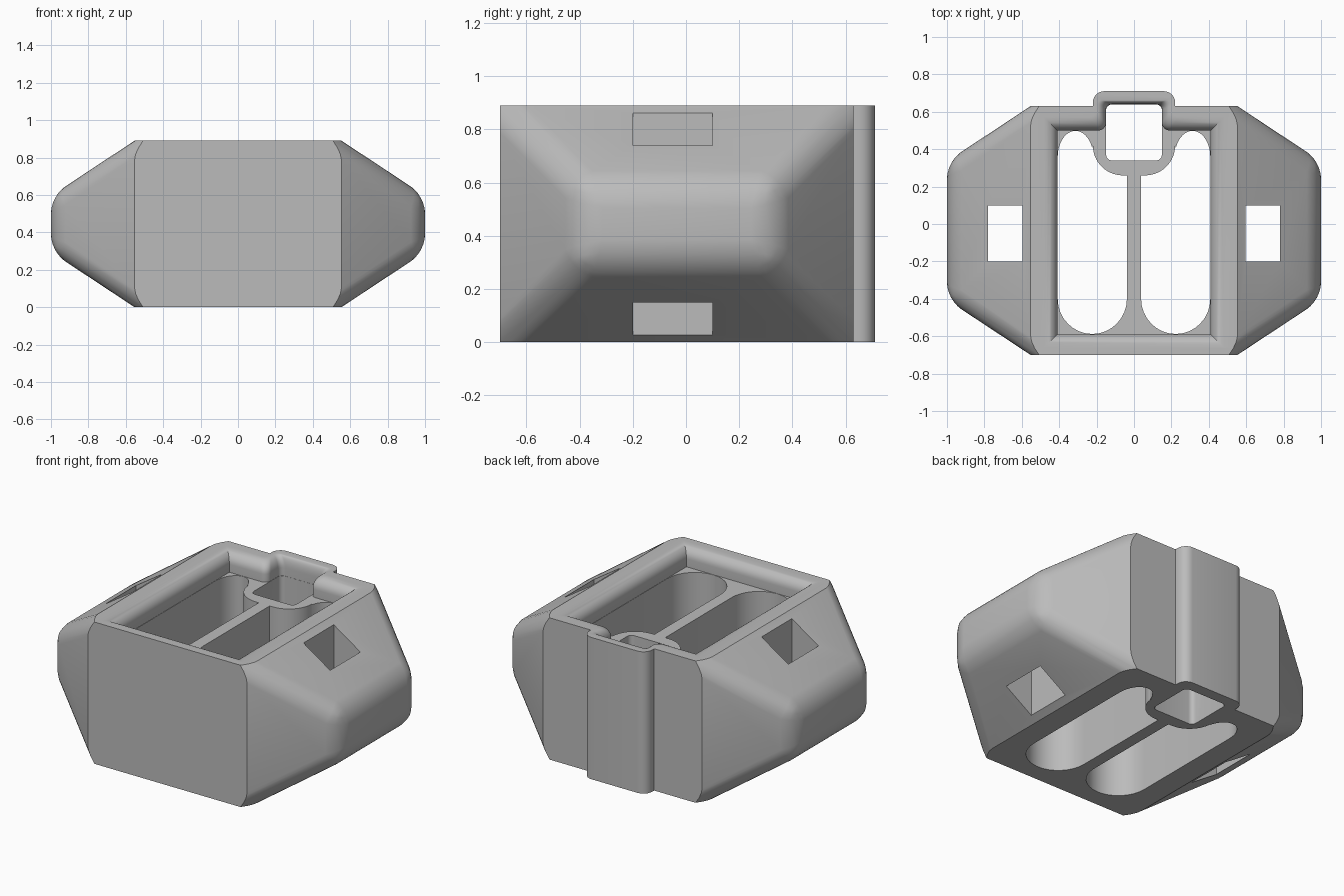
import bpy, bmesh
from math import sin, cos, pi, radians
from mathutils import Vector

cube = bpy.data.objects.get("Cube")
if cube:
    bpy.data.objects.remove(cube, do_unlink=True)

grey = bpy.data.materials.new("plain grey")
grey.use_nodes = True
grey.diffuse_color = (0.5, 0.5, 0.5, 1)
grey.node_tree.nodes["Principled BSDF"].inputs["Base Color"].default_value = (0.5, 0.5, 0.5, 1)

HEIGHT, FRONT, BACK = 0.89, -0.7, 0.63
MID_Y, MID_Z = (FRONT + BACK) / 2, HEIGHT / 2
SLOPE = 0.66


def make(name, bm):
    bmesh.ops.recalc_face_normals(bm, faces=bm.faces)
    mesh = bpy.data.meshes.new(name)
    bm.to_mesh(mesh)
    bm.free()
    obj = bpy.data.objects.new(name, mesh)
    bpy.context.collection.objects.link(obj)
    mesh.materials.append(grey)
    return obj


def loft(name, layers):
    """Join stacked outlines, each (points, z), into a closed solid."""
    bm = bmesh.new()
    rings = [[bm.verts.new((x, y, z)) for x, y in pts] for pts, z in layers]
    n = len(rings[0])
    for a, b in zip(rings, rings[1:]):
        for i in range(n):
            j = (i + 1) % n
            bm.faces.new((a[i], a[j], b[j], b[i]))
    bm.faces.new(rings[0])
    bm.faces.new(rings[-1])
    return make(name, bm)


def prism(name, pts, z0, z1):
    return loft(name, [(pts, z0), (pts, z1)])


def rounded(corners, steps=6):
    """Round the corners (x, y, radius) of a right-angled outline."""
    out = []
    for i, (x, y, r) in enumerate(corners):
        p = Vector((x, y))
        if r == 0:
            out.append(p)
            continue
        u = (Vector(corners[i - 1][:2]) - p).normalized() * r
        v = (Vector(corners[(i + 1) % len(corners)][:2]) - p).normalized() * r
        for k in range(steps + 1):
            t = k / steps * pi / 2
            out.append(p + u * (1 - sin(t)) + v * (1 - cos(t)))
    return out


def rect(x0, x1, y0, y1, r=0):
    return rounded([(x0, y0, r), (x1, y0, r), (x1, y1, r), (x0, y1, r)])


def arc(cx, cy, rx, ry, start, end, steps=16):
    angles = [radians(start + (end - start) * k / steps) for k in range(steps + 1)]
    return [(cx + rx * cos(a), cy + ry * sin(a)) for a in angles]


def combine(target, tool, operation):
    mod = target.modifiers.new(operation, 'BOOLEAN')
    mod.operation, mod.object, mod.solver = operation, tool, 'EXACT'
    bpy.context.view_layer.objects.active = target
    bpy.ops.object.modifier_apply(modifier=mod.name)
    bpy.data.objects.remove(tool, do_unlink=True)


# Body: tapered ends with softened edges, trimmed to the box faces
bm = bmesh.new()
rings = []
for x in (-1, -0.2, 0.2, 1):
    grow = SLOPE * (1 - abs(x))
    hy, hz = 0.37 + grow, 0.15 + grow
    rings.append([bm.verts.new((x, MID_Y + sy * hy, MID_Z + sz * hz))
                  for sy, sz in ((-1, -1), (1, -1), (1, 1), (-1, 1))])
for a, b in zip(rings, rings[1:]):
    for i in range(4):
        j = (i + 1) % 4
        bm.faces.new((a[i], a[j], b[j], b[i]))
bm.faces.new(rings[0])
bm.faces.new(rings[-1])
edges = [e for e in bm.edges if any(abs(v.co.x) > 0.9 for v in e.verts)]
bmesh.ops.bevel(bm, geom=edges, offset=0.09, segments=6, profile=0.5, affect='EDGES')
body = make("body", bm)
combine(body, prism("trim", rect(-2, 2, FRONT, BACK), 0, HEIGHT), 'INTERSECT')

# Square channel bulging from the back
combine(body, prism("channel", rect(-0.22, 0.22, 0.4, 0.71, 0.06), 0, HEIGHT), 'UNION')


# Top recess with a rounded lip, opening into the channel
def recess_outline(d):
    x, y0, y1, n, top = 0.41 + d, -0.59 - d, 0.5 + d, 0.15 + d * 0.7, 0.64 + d * 0.3
    return rounded([(-x, y0, 0), (x, y0, 0), (x, y1, 0), (n, y1, 0.04),
                    (n, top, 0.03), (-n, top, 0.03), (-n, y1, 0.04), (-x, y1, 0)])


LIP, FLOOR = 0.07, 0.77
layers = [(recess_outline(0), FLOOR)]
for k in range(9):
    t = k / 8 * pi / 2
    layers.append((recess_outline(LIP * (1 - cos(t))), HEIGHT - LIP + LIP * sin(t)))
layers.append((recess_outline(LIP), 1))
combine(body, loft("recess", layers), 'DIFFERENCE')
combine(body, prism("channel_hole", rect(-0.149, 0.149, 0.34, 0.639, 0.03), -0.1, 0.8), 'DIFFERENCE')

# Long slots and side strap holes, mirrored left and right
slot = (arc(0.223, -0.4, 0.185, 0.188, 180, 360) + arc(0.313, 0.36, 0.095, 0.138, 0, 160)
        + arc(0.06, 0.42, 0.16, 0.16, 0, -90) + [(0.038, 0.26)])
for side in (-1, 1):
    combine(body, prism("slot", [(side * x, y) for x, y in slot], -0.1, 0.8), 'DIFFERENCE')
    hole = [(side * x, y) for x, y in rect(0.595, 0.78, -0.2, 0.1)]
    combine(body, prism("strap_hole", hole, -0.1, 1), 'DIFFERENCE')

bpy.ops.object.select_all(action='DESELECT')
body.select_set(True)
bpy.context.view_layer.objects.active = body
bpy.ops.object.shade_smooth_by_angle(angle=radians(30))
